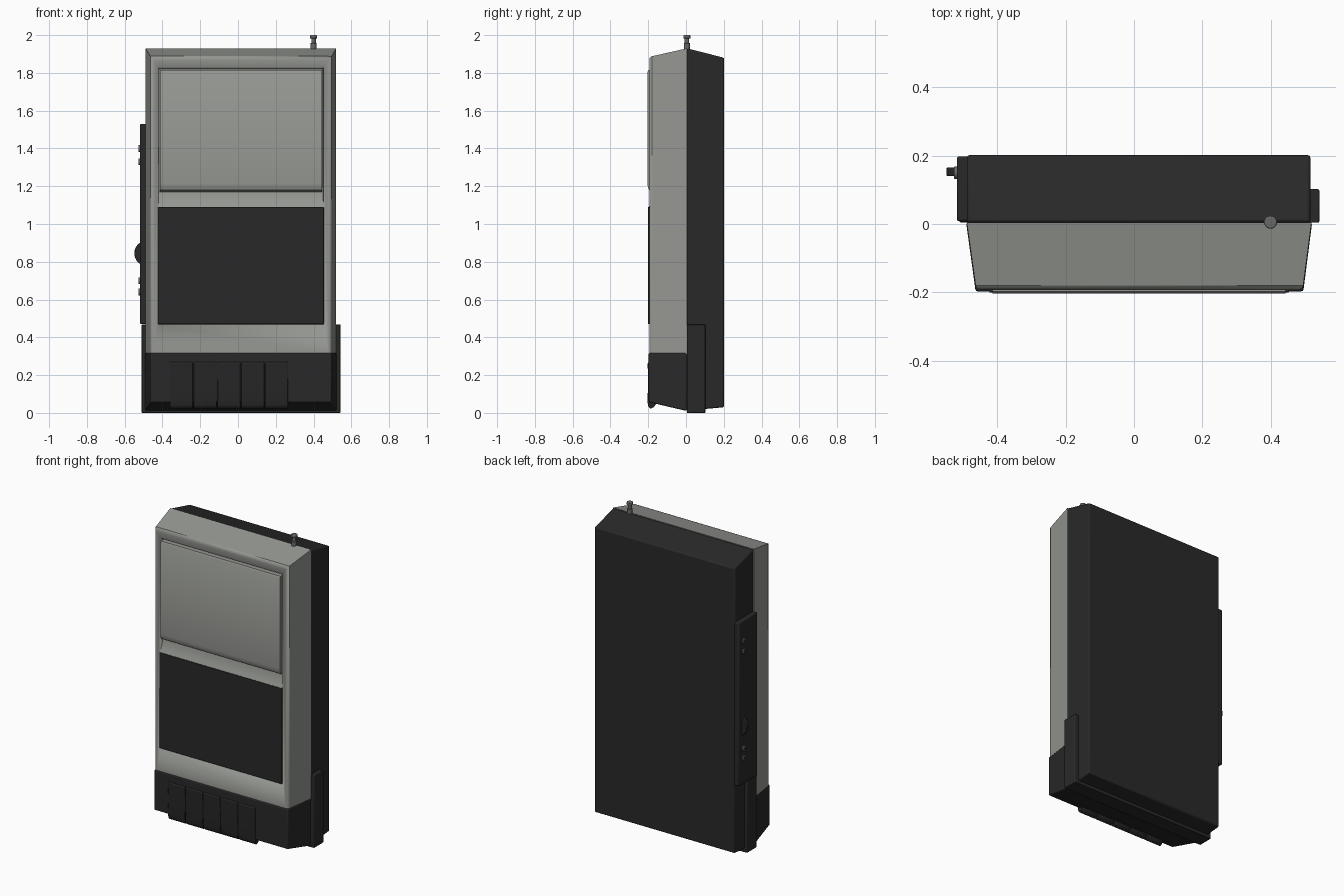
import bpy, bmesh, math
from mathutils import Vector, Matrix

if "Cube" in bpy.data.objects:
    bpy.data.objects.remove(bpy.data.objects["Cube"])


def material(name, rgb):
    m = bpy.data.materials.new(name)
    m.diffuse_color = (*rgb, 1)
    m.use_nodes = True
    m.node_tree.nodes["Principled BSDF"].inputs["Base Color"].default_value = m.diffuse_color
    return m


BLACK = material("black plastic", (0.022, 0.022, 0.022))
KEYS = material("key black", (0.019, 0.019, 0.019))
SILVER = material("warm silver", (0.30, 0.31, 0.285))
METAL = material("dull metal", (0.14, 0.14, 0.14))


def finish(name, bm, mat, bevel=0.0, segments=2):
    bmesh.ops.recalc_face_normals(bm, faces=bm.faces)
    mesh = bpy.data.meshes.new(name)
    bm.to_mesh(mesh)
    bm.free()
    mesh.materials.append(mat)
    ob = bpy.data.objects.new(name, mesh)
    bpy.context.collection.objects.link(ob)
    if bevel:
        b = ob.modifiers.new("bevel", 'BEVEL')
        b.width, b.segments, b.limit_method = bevel, segments, 'ANGLE'
        b.angle_limit = math.radians(25)
    bpy.ops.object.select_all(action='DESELECT')
    bpy.context.view_layer.objects.active = ob
    ob.select_set(True)
    bpy.ops.object.shade_smooth_by_angle(angle=math.radians(35))
    return ob


def loft(name, rings, mat, bevel=0.0, segments=2):
    """Solid between two matching closed rings of points."""
    bm = bmesh.new()
    a, b = [[bm.verts.new(p) for p in r] for r in rings]
    n = len(a)
    bm.faces.new(a)
    bm.faces.new(b[::-1])
    for i in range(n):
        j = (i + 1) % n
        bm.faces.new((a[i], b[i], b[j], a[j]))
    return finish(name, bm, mat, bevel, segments)


def side_profile(name, pts, x0, x1, mat, bevel=0.0):
    """Extrude a (y, z) profile along x."""
    return loft(name, [[(x, y, z) for y, z in pts] for x in (x0, x1)], mat, bevel)


def box(name, x, y, z, mat, bevel=0.0):
    return side_profile(name, [(y[0], z[0]), (y[1], z[0]), (y[1], z[1]), (y[0], z[1])],
                        x[0], x[1], mat, bevel)


def rect(y, x0, x1, z0, z1):
    return [(x0, y, z0), (x1, y, z0), (x1, y, z1), (x0, y, z1)]


def rod(name, centre, axis, radius, length, mat, bevel=0.0, sides=24):
    bm = bmesh.new()
    rot = Vector((0, 0, 1)).rotation_difference(Vector(axis)).to_matrix().to_4x4()
    bmesh.ops.create_cone(bm, cap_ends=True, segments=sides, radius1=radius, radius2=radius,
                          depth=length, matrix=Matrix.Translation(centre) @ rot)
    return finish(name, bm, mat, bevel)


# Back half of the case, with a sloping top
side_profile("back_case", [(0.005, 1.93), (0.202, 1.88), (0.202, 0.03), (0.005, 0.012)],
             -0.49, 0.517, BLACK, 0.008)

# Tapered front cover, with a shallow recess for the lid and the window
cover = loft("front_cover", [rect(0.005, -0.49, 0.52, 0.31, 1.93),
                             rect(-0.194, -0.462, 0.494, 0.31, 1.885)], SILVER)
bm = bmesh.new()
bm.from_mesh(cover.data)
front_edges = [e for e in bm.edges if all(v.co.y < -0.19 for v in e.verts)
               and max(v.co.z for v in e.verts) > 1]
bmesh.ops.bevel(bm, geom=front_edges, offset=0.014, segments=4, profile=0.5, affect='EDGES')
bm.to_mesh(cover.data)
bm.free()
cutter = loft("recess_cutter", [rect(-0.25, -0.433, 0.463, 0.468, 1.85),
                                rect(-0.165, -0.418, 0.448, 0.468, 1.82)], SILVER)
cutter.hide_render = True
cutter.hide_viewport = True
cut = cover.modifiers.new("recess", 'BOOLEAN')
cut.object, cut.operation, cut.solver = cutter, 'DIFFERENCE', 'EXACT'

# Upper lid, with its lower lip rolled inwards
side_profile("upper_lid", [(-0.16, 1.815), (-0.198, 1.815), (-0.204, 1.805), (-0.204, 1.215),
                           (-0.202, 1.195), (-0.195, 1.18), (-0.16, 1.165)],
             -0.414, 0.444, SILVER)

# Sloped finger groove under the lid
side_profile("finger_groove", [(-0.155, 1.19), (-0.170, 1.19), (-0.176, 1.15), (-0.186, 1.115),
                               (-0.197, 1.09), (-0.155, 1.09)], -0.424, 0.454, SILVER)

# Dark cassette window
box("dark_window", (-0.424, 0.454), (-0.201, -0.16), (0.47, 1.09), BLACK, 0.003)

# Dark lower part of the front
loft("front_base", [rect(0.005, -0.492, 0.522, 0.01, 0.318),
                    rect(-0.198, -0.464, 0.496, 0.057, 0.318)], BLACK, 0.007)

# Row of five keys
pitch = 0.126
for i in range(5):
    x = -0.363 + i * pitch
    side_profile(f"key_{i + 1}", [(-0.15, 0.27), (-0.197, 0.27), (-0.203, 0.262), (-0.201, 0.15),
                                  (-0.204, 0.06), (-0.200, 0.035), (-0.188, 0.022),
                                  (-0.17, 0.03), (-0.15, 0.06)],
                 x + 0.002, x + pitch - 0.002, KEYS, 0.003)

# Band wrapping the bottom and both lower sides
for name, x in (("left_side_band", (-0.51, -0.48)), ("right_side_band", (0.505, 0.543))):
    box(name, x, (0.004, 0.102), (0.0, 0.468), BLACK, 0.004)
box("bottom_band", (-0.50, 0.53), (0.004, 0.102), (0.0, 0.05), BLACK, 0.003)

# Left control panel with thumbwheel and sockets
box("control_panel", (-0.519, -0.48), (0.008, 0.198), (0.47, 1.53), BLACK, 0.006)
rod("volume_wheel", (-0.482, 0.153, 0.845), (0, 1, 0), 0.067, 0.026, BLACK, 0.003, 40)
for i, z in enumerate((0.64, 0.70, 1.33, 1.40)):
    rod(f"socket_ring_{i + 1}", (-0.516, 0.15, z), (1, 0, 0), 0.018, 0.022, METAL, 0.002)
    rod(f"socket_hole_{i + 1}", (-0.516, 0.15, z), (1, 0, 0), 0.010, 0.024, BLACK)

# Small aerial tip on the top
rod("aerial_stem", (0.4, 0.005, 1.95), (0, 0, 1), 0.012, 0.07, METAL)
rod("aerial_collar", (0.4, 0.005, 1.94), (0, 0, 1), 0.016, 0.036, METAL, 0.002)
rod("aerial_cap", (0.4, 0.005, 1.991), (0, 0, 1), 0.019, 0.018, METAL, 0.004)
